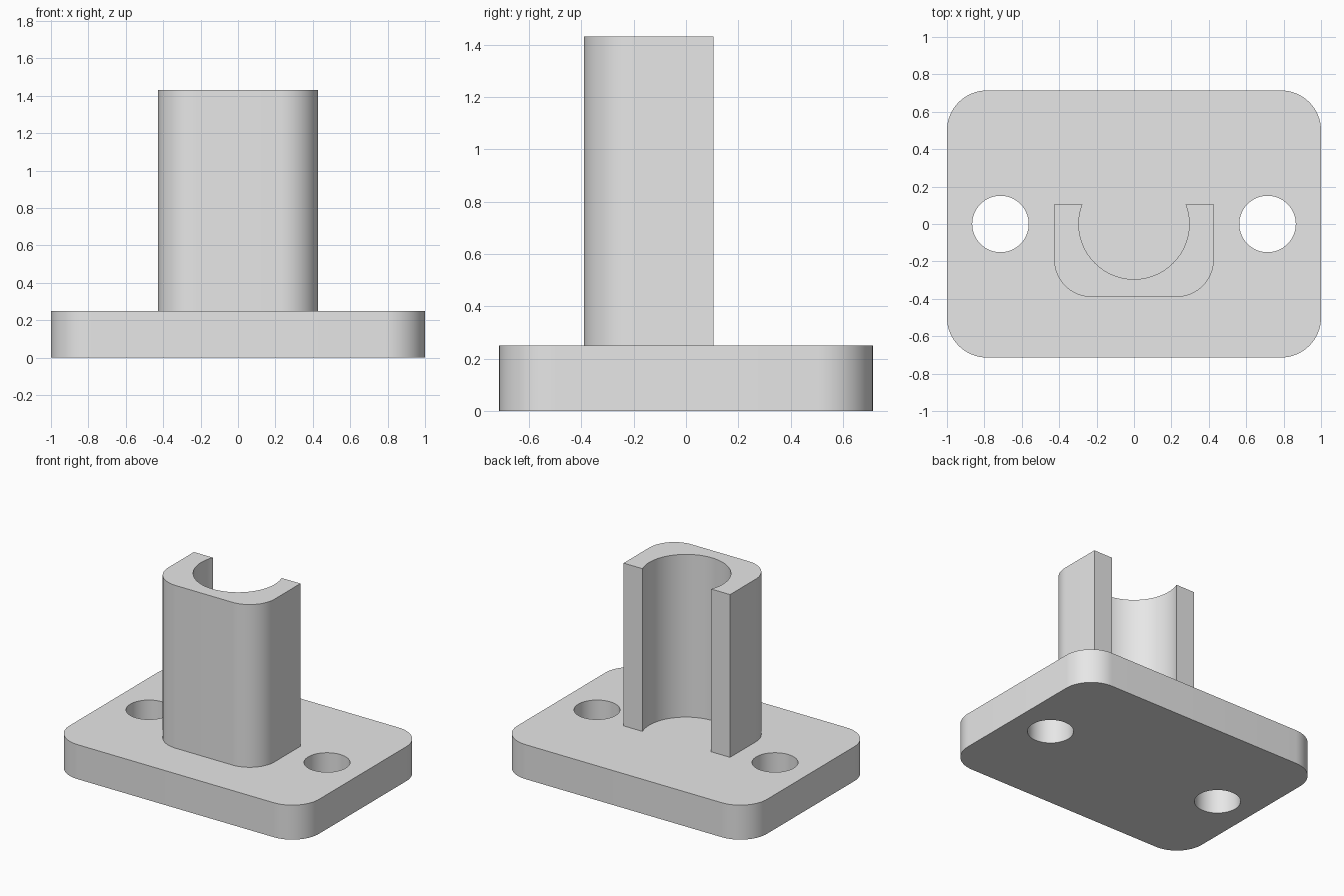
import bpy
import bmesh
from math import sin, cos, pi, asin

cube = bpy.data.objects.get("Cube")
if cube:
    bpy.data.objects.remove(cube, do_unlink=True)

grey = bpy.data.materials.new("plain_grey")
grey.use_nodes = True
color = (0.8, 0.8, 0.8, 1)
grey.diffuse_color = color
grey.node_tree.nodes["Principled BSDF"].inputs["Base Color"].default_value = color


def arc(cx, cy, r, start, end, steps):
    """Points along an arc, both ends included."""
    angles = [start + (end - start) * i / steps for i in range(steps + 1)]
    return [(cx + r * cos(a), cy + r * sin(a)) for a in angles]


def extrude_profile(name, points, z0, z1):
    """Solid made from a closed counter-clockwise outline."""
    bm = bmesh.new()
    face = bm.faces.new([bm.verts.new((x, y, z0)) for x, y in points])
    top = bmesh.ops.extrude_face_region(bm, geom=[face], use_keep_orig=True)["geom"]
    moved = [v for v in top if isinstance(v, bmesh.types.BMVert)]
    bmesh.ops.translate(bm, verts=moved, vec=(0, 0, z1 - z0))
    bmesh.ops.recalc_face_normals(bm, faces=bm.faces)
    mesh = bpy.data.meshes.new(name)
    bm.to_mesh(mesh)
    bm.free()
    mesh.materials.append(grey)
    obj = bpy.data.objects.new(name, mesh)
    bpy.context.collection.objects.link(obj)
    return obj


def activate(obj):
    bpy.ops.object.select_all(action="DESELECT")
    obj.select_set(True)
    bpy.context.view_layer.objects.active = obj


BASE_X, BASE_Y, BASE_TOP, BASE_R = 1.0, 0.714, 0.25, 0.214
POST_X, POST_FRONT, POST_BACK, POST_TOP, POST_R = 0.427, -0.39, 0.105, 1.43, 0.2
BORE_R, HOLE_X, HOLE_R = 0.295, 0.714, 0.151

# Rounded base plate
outline = []
for i, (sx, sy) in enumerate([(1, 1), (-1, 1), (-1, -1), (1, -1)]):
    outline += arc(sx * (BASE_X - BASE_R), sy * (BASE_Y - BASE_R), BASE_R,
                   i * pi / 2, (i + 1) * pi / 2, 16)
base = extrude_profile("base_plate", outline, 0, BASE_TOP)

# Bolt holes through the base
for side in (-1, 1):
    circle = arc(side * HOLE_X, 0, HOLE_R, 0, 2 * pi, 64)[:-1]
    cutter = extrude_profile("hole_cutter", circle, -0.1, BASE_TOP + 0.1)
    cutter.hide_render = True
    activate(base)
    cut = base.modifiers.new("bolt_hole", "BOOLEAN")
    cut.operation = "DIFFERENCE"
    cut.solver = "EXACT"
    cut.object = cutter
    bpy.ops.object.modifier_apply(modifier=cut.name)
    bpy.data.objects.remove(cutter, do_unlink=True)

# Upright post with a round channel open to the back
lip = asin(POST_BACK / BORE_R)
corner_x, corner_y = POST_X - POST_R, POST_FRONT + POST_R
outline = [(POST_X, POST_BACK)]
outline += arc(0, 0, BORE_R, lip, -pi - lip, 64)
outline += [(-POST_X, POST_BACK)]
outline += arc(-corner_x, corner_y, POST_R, pi, 1.5 * pi, 16)
outline += arc(corner_x, corner_y, POST_R, 1.5 * pi, 2 * pi, 16)
post = extrude_profile("channel_post", outline, BASE_TOP, POST_TOP)

# Smooth curves with crisp edges
for obj in (base, post):
    activate(obj)
    bpy.ops.object.shade_smooth_by_angle(angle=pi / 6)
